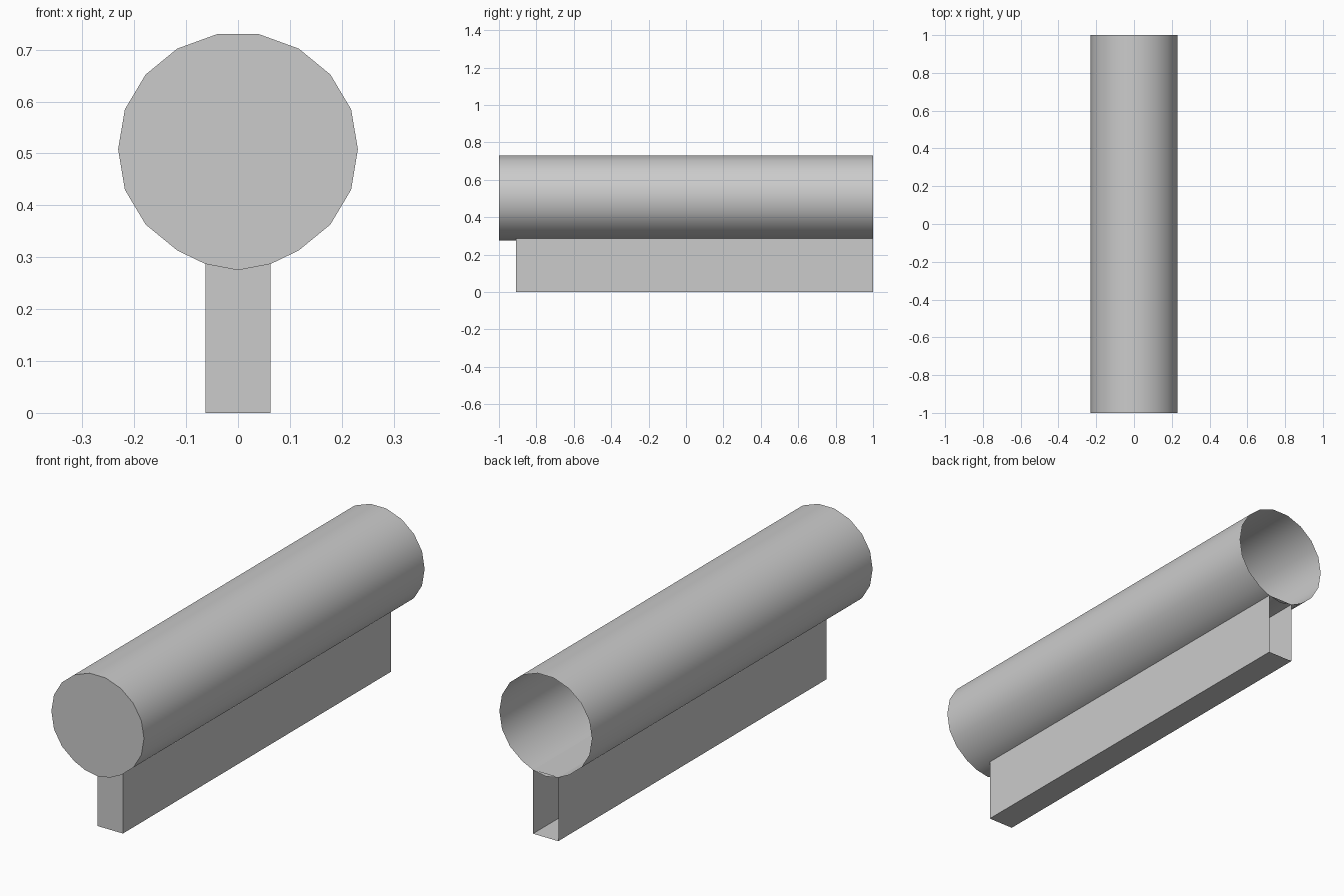
import bpy
import bmesh

cube = bpy.data.objects.get("Cube")
if cube:
    bpy.data.objects.remove(cube)

GREY = (0.6, 0.6, 0.6, 1)
mat = bpy.data.materials.new("plain grey")
mat.use_nodes = True
mat.diffuse_color = GREY
mat.node_tree.nodes["Principled BSDF"].inputs["Base Color"].default_value = GREY


def open_shell(name, profile, y_front, y_back):
    """Extrude a closed (x, z) profile along y, capped at the front and open at the back."""
    bm = bmesh.new()
    front = [bm.verts.new((x, y_front, z)) for x, z in profile]
    back = [bm.verts.new((x, y_back, z)) for x, z in profile]
    bm.faces.new(front)
    n = len(profile)
    for i in range(n):
        j = (i + 1) % n
        bm.faces.new((front[j], front[i], back[i], back[j]))
    mesh = bpy.data.meshes.new(name)
    bm.to_mesh(mesh)
    bm.free()
    obj = bpy.data.objects.new(name, mesh)
    bpy.context.collection.objects.link(obj)
    mesh.materials.append(mat)
    return obj


# Round tube, slightly flattened on top and pointed along the bottom
right_half = [(0.063, 0.287), (0.117, 0.313), (0.178, 0.363), (0.218, 0.43), (0.231, 0.508),
              (0.218, 0.585), (0.178, 0.652), (0.117, 0.702), (0.04, 0.73)]
left_half = [(-x, z) for x, z in reversed(right_half)]
tube = open_shell("round_tube", [(0, 0.275)] + right_half + left_half, -1, 1)

# Hollow rectangular keel under the tube
keel = open_shell("hollow_keel", [(-0.063, 0), (0.063, 0), (0.063, 0.287), (-0.063, 0.287)], -0.91, 1)

# Smooth the tube wall while the cap edge stays sharp
bpy.ops.object.select_all(action='DESELECT')
tube.select_set(True)
bpy.context.view_layer.objects.active = tube
bpy.ops.object.shade_smooth_by_angle(angle=0.6)
